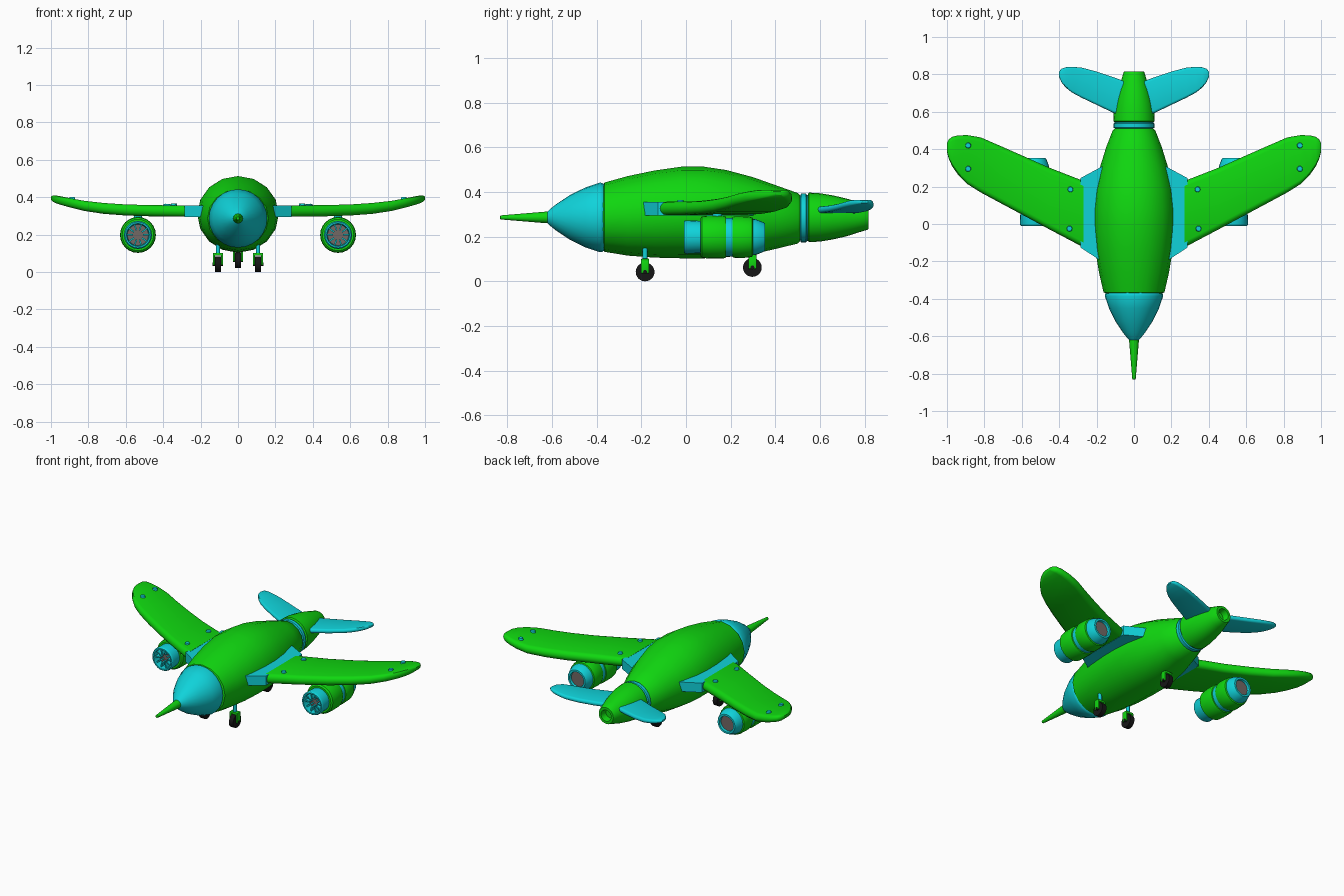
import bpy, bmesh, math
from mathutils import Matrix, Vector

if "Cube" in bpy.data.objects:
    bpy.data.objects.remove(bpy.data.objects["Cube"])


def material(name, rgb):
    m = bpy.data.materials.new(name)
    m.diffuse_color = (*rgb, 1)
    m.use_nodes = True
    m.node_tree.nodes["Principled BSDF"].inputs["Base Color"].default_value = m.diffuse_color
    return m


GREEN = material("green", (0.005, 0.68, 0.005))
CYAN = material("cyan", (0.005, 0.65, 0.70))
GREY = material("grey", (0.17, 0.14, 0.13))
BLACK = material("black", (0.008, 0.008, 0.008))


def finish(name, bm, mat):
    bmesh.ops.recalc_face_normals(bm, faces=bm.faces)
    me = bpy.data.meshes.new(name)
    bm.to_mesh(me)
    bm.free()
    me.materials.append(mat)
    ob = bpy.data.objects.new(name, me)
    bpy.context.collection.objects.link(ob)
    return ob


def loft(name, rings, mat, caps=True):
    """Skin a list of equally sized point rings."""
    bm = bmesh.new()
    vs = [[bm.verts.new(p) for p in r] for r in rings]
    n = len(rings[0])
    for a, b in zip(vs, vs[1:]):
        for i in range(n):
            j = (i + 1) % n
            bm.faces.new((a[i], a[j], b[j], b[i]))
    if caps:
        bm.faces.new(vs[0])
        bm.faces.new(vs[-1])
    return finish(name, bm, mat)


def ring_y(x, y, z, rx, rz, n):
    return [(x + rx * math.cos(2 * math.pi * i / n), y,
             z + rz * math.sin(2 * math.pi * i / n)) for i in range(n)]


def lathe(name, x, z, profile, mat, n=24):
    """Turn a (y, radius) profile round the y axis."""
    return loft(name, [ring_y(x, y, z, r, r, n) for y, r in profile], mat)


def box(name, c, size, mat, rot=None, bevel=0.0):
    bm = bmesh.new()
    bmesh.ops.create_cube(bm, size=1)
    bmesh.ops.scale(bm, vec=size, verts=bm.verts)
    if bevel:
        bmesh.ops.bevel(bm, geom=bm.edges[:], offset=bevel, segments=2,
                        profile=0.5, affect='EDGES')
    if rot:
        bmesh.ops.rotate(bm, matrix=rot, verts=bm.verts)
    bmesh.ops.translate(bm, vec=c, verts=bm.verts)
    return finish(name, bm, mat)


def cylinder(name, c, r, h, mat, axis='Z', n=16, r2=None):
    bm = bmesh.new()
    rot = Matrix.Rotation(math.pi / 2, 4, 'Y') if axis == 'X' else Matrix()
    bmesh.ops.create_cone(bm, cap_ends=True, segments=n, radius1=r,
                          radius2=r if r2 is None else r2, depth=h,
                          matrix=Matrix.Translation(c) @ rot)
    return finish(name, bm, mat)


def blade_wing(name, s, stations, mat):
    """Rounded wing from stations (x, y front, y back, z bottom, z top)."""
    rings = []
    for x, y0, y1, z0, z1 in stations:
        e = min((z1 - z0) * 0.5, (y1 - y0) * 0.3)
        ym, zm, t = (y0 + y1) / 2, (z0 + z1) / 2, (z1 - z0) / 2
        half = (y1 - y0) / 2
        sec = []
        for cy, a0 in ((half - e, -90), (-half + e, 90)):
            for k in range(7):
                a = math.radians(a0 + k * 30)
                sec.append((s * x, ym + cy + e * math.cos(a), zm + t * math.sin(a)))
        rings.append(sec)
    return loft(name, rings, mat)


# Fuselage: (y, centre z, half width, half height)
body = [(-0.372, 0.287, 0.150, 0.142), (-0.365, 0.287, 0.163, 0.155),
        (-0.26, 0.293, 0.187, 0.178), (-0.14, 0.301, 0.207, 0.195),
        (-0.02, 0.308, 0.217, 0.205), (0.08, 0.308, 0.218, 0.205),
        (0.18, 0.303, 0.209, 0.195), (0.30, 0.294, 0.183, 0.172),
        (0.41, 0.287, 0.149, 0.140), (0.50, 0.282, 0.114, 0.113),
        (0.51, 0.282, 0.104, 0.103)]
loft("fuselage", [ring_y(0, y, z, rx, rz, 16) for y, z, rx, rz in body], GREEN)

# Nose, probe, collar and tail cone
AX = 0.286
lathe("nose_cone", 0, AX, [(-0.36, 0.145), (-0.375, 0.154), (-0.385, 0.156), (-0.45, 0.134),
      (-0.52, 0.100), (-0.58, 0.060), (-0.61, 0.036), (-0.622, 0.024)], CYAN)
lathe("nose_probe", 0, AX, [(-0.60, 0.026), (-0.625, 0.026), (-0.83, 0.009), (-0.832, 0.006)], GREEN, 12)
lathe("tail_collar", 0, 0.283, [(0.50, 0.10), (0.511, 0.10), (0.515, 0.110), (0.536, 0.110),
      (0.541, 0.103), (0.555, 0.103)], CYAN)
lathe("tail_cone", 0, AX, [(0.545, 0.103), (0.55, 0.111), (0.60, 0.108), (0.66, 0.098),
      (0.72, 0.084), (0.77, 0.068), (0.81, 0.056), (0.816, 0.052),
      (0.816, 0.036), (0.775, 0.030)], GREEN)

WING = [(0.27, -0.125, 0.23, 0.296, 0.356), (0.45, -0.03, 0.30, 0.297, 0.357),
        (0.60, 0.051, 0.367, 0.302, 0.361), (0.72, 0.115, 0.42, 0.311, 0.369),
        (0.82, 0.169, 0.463, 0.326, 0.380), (0.89, 0.213, 0.475, 0.343, 0.393),
        (0.94, 0.262, 0.474, 0.357, 0.403), (0.972, 0.308, 0.466, 0.367, 0.409),
        (0.99, 0.348, 0.452, 0.376, 0.409), (1.0, 0.385, 0.432, 0.387, 0.403)]
TAIL = [(0.03, 0.565, 0.755, 0.303, 0.332), (0.11, 0.594, 0.785, 0.306, 0.335),
        (0.20, 0.637, 0.815, 0.312, 0.340), (0.28, 0.675, 0.836, 0.321, 0.348),
        (0.33, 0.702, 0.840, 0.330, 0.356), (0.365, 0.729, 0.838, 0.338, 0.363),
        (0.388, 0.758, 0.830, 0.345, 0.365), (0.40, 0.785, 0.815, 0.350, 0.361)]
EX, EZ = 0.535, 0.198

for s, side in ((-1, "left"), (1, "right")):
    # Wing root block
    loft(side + "_wing_root", [[(s * x, y0, 0.294), (s * x, y1, 0.294), (s * x, y1, 0.355),
         (s * x, y0, 0.355)] for x, y0, y1 in ((0.12, -0.235, 0.335), (0.287, -0.125, 0.245))], CYAN)
    # Wings, rivets and tailplanes
    blade_wing(side + "_wing", s, WING, GREEN)
    blade_wing(side + "_tailplane", s, TAIL, CYAN)
    for k, (x, y, z) in enumerate(((0.887, 0.42, 0.394), (0.887, 0.295, 0.394),
                                   (0.34, 0.185, 0.357), (0.345, -0.025, 0.357))):
        cylinder(f"{side}_rivet_{k}", (s * x, y, z), 0.017, 0.016, CYAN, n=12, r2=0.013)
    # Engine
    x = s * EX
    lathe(side + "_engine_intake", x, EZ, [(0.08, 0.072), (0.0, 0.075), (-0.006, 0.073),
          (-0.01, 0.069), (-0.01, 0.061), (0.055, 0.055)], CYAN)
    lathe(side + "_engine_fan_plate", x, EZ, [(0.040, 0.058), (0.052, 0.058)], GREY)
    for k in range(10):
        a = k * math.pi / 5
        d = Vector((math.cos(a), 0, math.sin(a)))
        box(f"{side}_fan_blade_{k}", Vector((x, 0.022, EZ)) + d * 0.044, (0.036, 0.036, 0.008),
            CYAN, Matrix.Rotation(-a, 3, 'Y'))
    lathe(side + "_engine_front", x, EZ, [(0.064, 0.070), (0.064, 0.084), (0.072, 0.093),
          (0.10, 0.096), (0.165, 0.096), (0.178, 0.092), (0.182, 0.080)], GREEN)
    lathe(side + "_engine_band", x, EZ, [(0.175, 0.086), (0.215, 0.086)], CYAN)
    lathe(side + "_engine_rear", x, EZ, [(0.206, 0.080), (0.209, 0.090), (0.22, 0.094),
          (0.28, 0.092), (0.296, 0.088), (0.301, 0.078)], GREEN)
    lathe(side + "_engine_nozzle", x, EZ, [(0.29, 0.082), (0.312, 0.080), (0.345, 0.067),
          (0.353, 0.062), (0.353, 0.050), (0.335, 0.047)], CYAN)
    lathe(side + "_engine_exhaust_plate", x, EZ, [(0.325, 0.048), (0.338, 0.048)], GREY)
    cylinder(side + "_engine_pylon", (x, 0.14, 0.295), 0.022, 0.05, CYAN)


# Landing gear: wheel, fork and strut
def gear(name, x, y, z):
    cylinder(name + "_wheel", (x, y, z), 0.042, 0.030, BLACK, 'X', 24)
    cylinder(name + "_axle", (x, y, z), 0.009, 0.056, BLACK, 'X', 12)
    box(name + "_fork_top", (x, y, z + 0.052), (0.054, 0.036, 0.014), GREEN, bevel=0.003)
    for s in (-1, 1):
        box(f"{name}_fork_side_{'left' if s < 0 else 'right'}", (x + s * 0.022, y, z + 0.024),
            (0.010, 0.036, 0.060), GREEN, bevel=0.002)
    cylinder(name + "_strut", (x, y, z + 0.085), 0.011, 0.075, CYAN, n=12)


gear("left_front_gear", -0.107, -0.183, 0.042)
gear("right_front_gear", 0.107, -0.183, 0.042)
gear("rear_gear", 0, 0.297, 0.062)

# Smooth shading with sharp edges kept
for ob in bpy.data.objects:
    ob.select_set(True)
    bpy.context.view_layer.objects.active = ob
bpy.ops.object.shade_smooth_by_angle(angle=math.radians(35))
